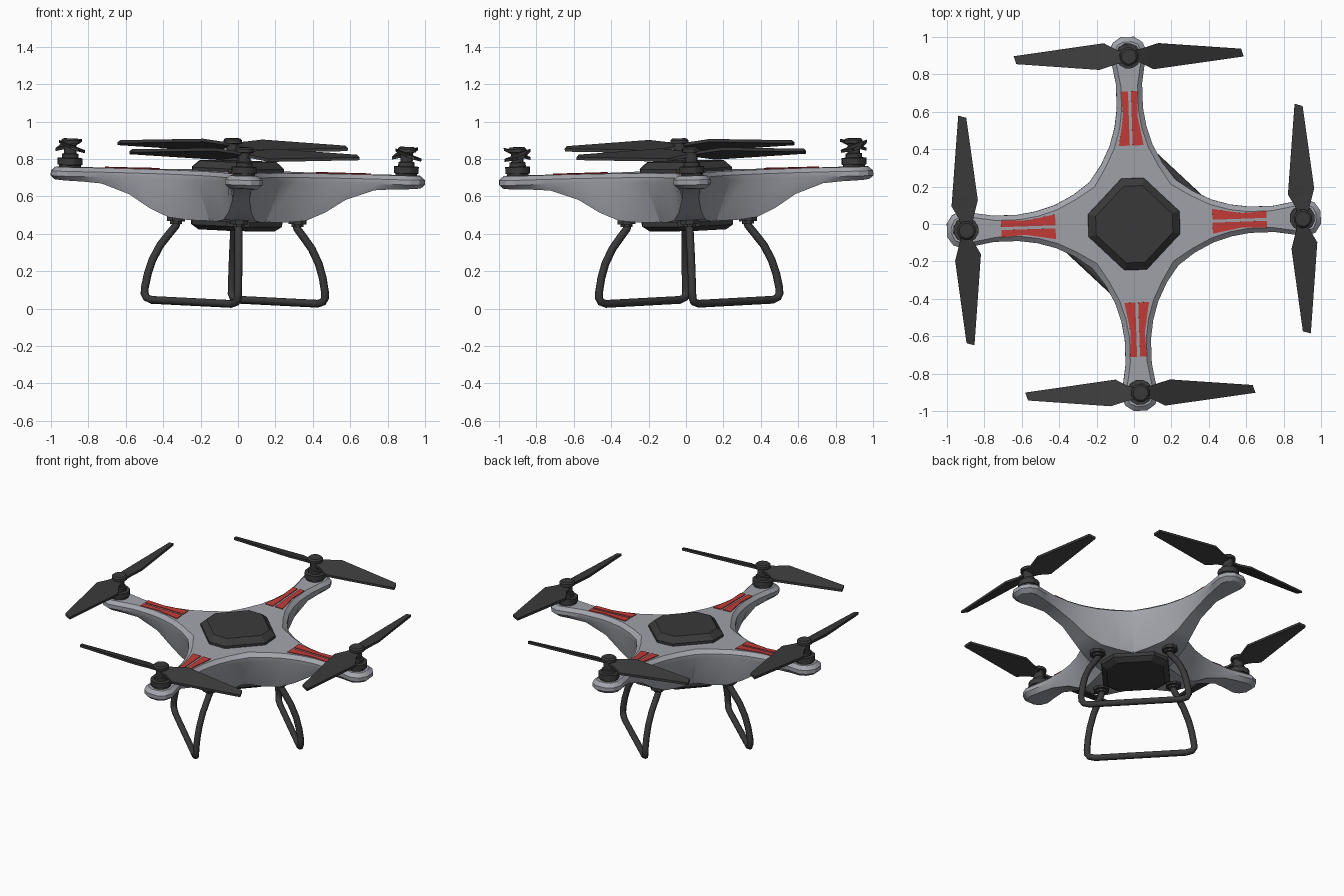
import bpy, bmesh
from math import pi, cos, sin, radians
from mathutils import Matrix, Vector

if "Cube" in bpy.data.objects:
    bpy.data.objects.remove(bpy.data.objects["Cube"])

# The whole craft is slightly yawed and banked about its deck centre
DECK = 0.735
POSE = (Matrix.Translation((0, 0, DECK)) @ Matrix.Rotation(0.037, 4, Vector((1, 1, 0)))
        @ Matrix.Rotation(0.035, 4, 'Z') @ Matrix.Translation((0, 0, -DECK)))


def material(name, rgb):
    m = bpy.data.materials.new(name)
    m.use_nodes = True
    m.diffuse_color = (*rgb, 1)
    bsdf = m.node_tree.nodes["Principled BSDF"]
    bsdf.inputs["Base Color"].default_value = (*rgb, 1)
    bsdf.inputs["Roughness"].default_value = 0.6
    return m


GREY = material("shell_grey", (0.36, 0.37, 0.41))
DARK = material("dark_plastic", (0.042, 0.042, 0.042))
RED = material("red_stripe", (0.55, 0.045, 0.04))


def turn(k):
    return Matrix.Rotation(k * pi / 2, 4, 'Z')


def place(name, data, mat):
    ob = bpy.data.objects.new(name, data)
    bpy.context.collection.objects.link(ob)
    data.materials.append(mat)
    ob.matrix_world = POSE
    return ob


def finish(name, bm, mat, angle=30):
    bmesh.ops.recalc_face_normals(bm, faces=bm.faces)
    me = bpy.data.meshes.new(name)
    bm.to_mesh(me)
    bm.free()
    me.polygons.foreach_set("use_smooth", [True] * len(me.polygons))
    me.set_sharp_from_angle(angle=radians(angle))
    return place(name, me, mat)


def loft(bm, rings, m=Matrix(), caps=(True, True)):
    """Bridge closed rings of points in order and cap the ends."""
    vs = [[bm.verts.new(m @ Vector(p)) for p in r] for r in rings]
    n = len(vs[0])
    for a, b in zip(vs, vs[1:]):
        for i in range(n):
            j = (i + 1) % n
            bm.faces.new((a[i], a[j], b[j], b[i]))
    if caps[0]:
        bm.faces.new(vs[0][::-1])
    if caps[1]:
        bm.faces.new(vs[-1])
    return vs


def circle(r, z, n=12):
    return [(r * cos(2 * pi * (i + .5) / n), r * sin(2 * pi * (i + .5) / n), z) for i in range(n)]


# Shell: half-arm outlines from the inner corner to the tip, repeated round
rim = [(.23, .23), (.32, .165), (.42, .115), (.52, .085), (.62, .07), (.75, .07),
       (.84, .085), (.92, .1), (.97, .08), (1.0, .035)]
keel = [(.15, .15, .47), (.26, .12, .47), (.37, .085, .482), (.47, .06, .527), (.58, .045, .598),
        (.73, .045, .652), (.83, .06, .66), (.91, .072, .663), (.95, .058, .665), (.98, .025, .668)]
top = [(.205, .205)] + [(x - .01, y - .025) for x, y in rim[1:-1]] + [(.975, .02)]
N = len(rim)


def star(half):
    pts = []
    for k in range(4):
        arm = [(x, -y, z) for x, y, z in half] + [p for p in half[:0:-1]]
        pts += [turn(k) @ Vector(p) for p in arm]
    return pts


bm = bmesh.new()
rings = loft(bm, [star(keel)] + [star([(x, y, z) for x, y in half])
             for half, z in ((rim, .687), (rim, .713), (top, DECK))], caps=(False, True))
under, step, centre = rings[0], 2 * N - 1, []
for k in range(4):
    arm = under[k * step:(k + 1) * step]
    centre += [arm[0], arm[1], arm[-1]]
    for i in range(1, N - 1):
        bm.faces.new((arm[i], arm[i + 1], arm[step - 1 - i], arm[step - i]))
bm.faces.new(centre)
finish("body_shell", bm, GREY)


# Canopy and belly hatch: a diagonal square with clipped corners
def clipped(r, c, z):
    return [turn(k) @ Vector((r, s * c, z)) for k in range(4) for s in (-1, 1)]


bm = bmesh.new()
loft(bm, [clipped(.245, .06, .725), clipped(.245, .06, .752), clipped(.205, .05, .788)])
finish("canopy", bm, DARK, 15)
bm = bmesh.new()
loft(bm, [clipped(.205, .05, .42), clipped(.242, .06, .445), clipped(.242, .06, .475)])
finish("belly_hatch", bm, DARK, 15)

# Paired red stripes on every arm
stripe = [(.42, .008), (.71, .008), (.71, .045), (.58, .038), (.42, .066)]
bm = bmesh.new()
for k in range(4):
    for s in (-1, 1):
        loft(bm, [[(x, s * y, z) for x, y in stripe] for z in (DECK - .002, DECK + .005)], turn(k))
finish("arm_stripes", bm, RED)

# Motors, propellers and gear sockets, one per arm
motor = [(.06, .725), (.06, .745), (.068, .747), (.068, .782), (.045, .784), (.045, .805),
         (.034, .808), (.034, .858), (.05, .86), (.05, .878), (.04, .887)]
# Blade stations: leading x, y, trailing x, y, pitch rise
blade = [(.02, .03, .02, -.03, .008), (.07, .04, .06, -.035, .014),
         (.16, .066, .13, -.074, .026), (.602, .02, .615, -.022, .006)]
T = .008
for k, side in enumerate(("left", "back", "right", "front")):
    hub = turn(k) @ Matrix.Translation((.9, 0, 0))
    bm = bmesh.new()
    loft(bm, [circle(r, z) for r, z in motor], hub)
    finish(side + "_motor", bm, DARK)

    bm = bmesh.new()
    hand = 1 if k % 2 else -1
    for half in (1, 3):
        rings = [[(ax, hand * ay, .848 + p + T), (ax, hand * ay, .848 + p - T),
                  (bx, hand * by, .848 - p - T), (bx, hand * by, .848 - p + T)]
                 for ax, ay, bx, by, p in blade]
        loft(bm, rings, hub @ turn(half))
    finish(side + "_propeller", bm, DARK)

    bm = bmesh.new()
    loft(bm, [circle(r, z, 8) for r, z in ((.034, .445), (.034, .46), (.052, .46), (.052, .51))],
         turn(k) @ Matrix.Translation((.325, 0, 0)))
    finish(side + "_gear_socket", bm, DARK)

# Landing loops: a leg under each of two neighbouring arms joined by a skid
leg = [(.315, .47), (.325, .435), (.36, .39), (.405, .33), (.445, .25), (.468, .175),
       (.482, .1), (.483, .068)]
for name, k in (("back_left_landing_loop", 0), ("front_right_landing_loop", 2)):
    path = [Vector((r, 0, z)) for r, z in leg]
    path += [Vector((.472, .008, .046)), Vector((.445, .035, .036))]
    path += [Vector((p.y, p.x, p.z)) for p in reversed(path)]
    cu = bpy.data.curves.new(name, 'CURVE')
    cu.dimensions = '3D'
    cu.bevel_depth = .021
    cu.bevel_resolution = 2
    cu.use_fill_caps = True
    sp = cu.splines.new('POLY')
    sp.points.add(len(path) - 1)
    for pt, p in zip(sp.points, path):
        pt.co = (*(turn(k) @ p), 1)
    sp.use_smooth = True
    place(name, cu, DARK)
